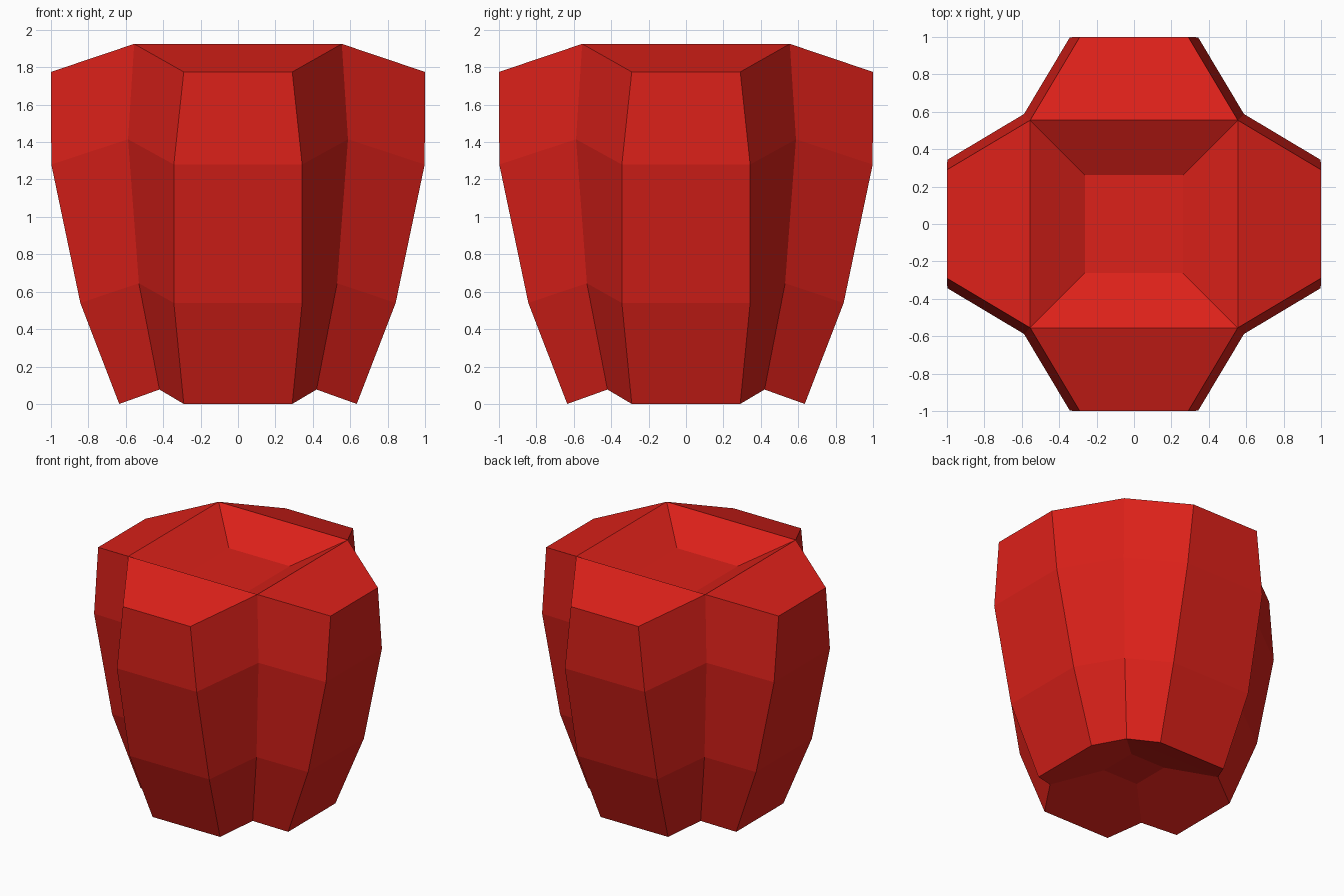
import bpy, bmesh
from math import pi
from mathutils import Matrix, Vector

if "Cube" in bpy.data.objects:
    bpy.data.objects.remove(bpy.data.objects["Cube"])

# Side rings: lobe half width, lobe radius, lobe z, crease half size, crease z
RINGS = [(0.29, 0.635, 0.0, 0.42, 0.077),
         (0.343, 0.843, 0.54, 0.53, 0.645),
         (0.343, 0.998, 1.28, 0.588, 1.415),
         (0.29, 1.0, 1.775, 0.555, 1.925)]
TOP_HOLLOW = (0.262, 1.755)      # half size, z
BASE_HOLLOW = (0.15, 0.173)

bm = bmesh.new()


def add_lobe(turn):
    def face(*points):
        bm.faces.new([bm.verts.new(turn @ Vector(p)) for p in points])

    def section(ring):
        w, r, z, c, cz = ring
        return [(-c, -c, cz), (-w, -r, z), (w, -r, z), (c, -c, cz)]

    # Lobe wall between consecutive rings
    sections = [section(r) for r in RINGS]
    for low, high in zip(sections, sections[1:]):
        for i in range(3):
            face(low[i], low[i + 1], high[i + 1], high[i])

    # Shoulder and hollow at the top, and the same at the base
    for sec, (h, z) in ((sections[-1], TOP_HOLLOW), (sections[0], BASE_HOLLOW)):
        face(*sec)
        face(sec[0], sec[3], (h, -h, z), (-h, -h, z))


# Four identical lobes
for k in range(4):
    add_lobe(Matrix.Rotation(k * pi / 2, 3, 'Z'))

# Floors of the hollows
for h, z in (TOP_HOLLOW, BASE_HOLLOW):
    bm.faces.new([bm.verts.new((x * h, y * h, z))
                  for x, y in ((-1, -1), (1, -1), (1, 1), (-1, 1))])

bmesh.ops.remove_doubles(bm, verts=bm.verts[:], dist=0.001)
bmesh.ops.recalc_face_normals(bm, faces=bm.faces[:])

mesh = bpy.data.meshes.new("bell_pepper")
bm.to_mesh(mesh)
bm.free()
pepper = bpy.data.objects.new("bell_pepper", mesh)
bpy.context.collection.objects.link(pepper)

red = bpy.data.materials.new("pepper_red")
red.diffuse_color = (0.72, 0.015, 0.01, 1)
red.use_nodes = True
red.node_tree.nodes["Principled BSDF"].inputs["Base Color"].default_value = red.diffuse_color
mesh.materials.append(red)
